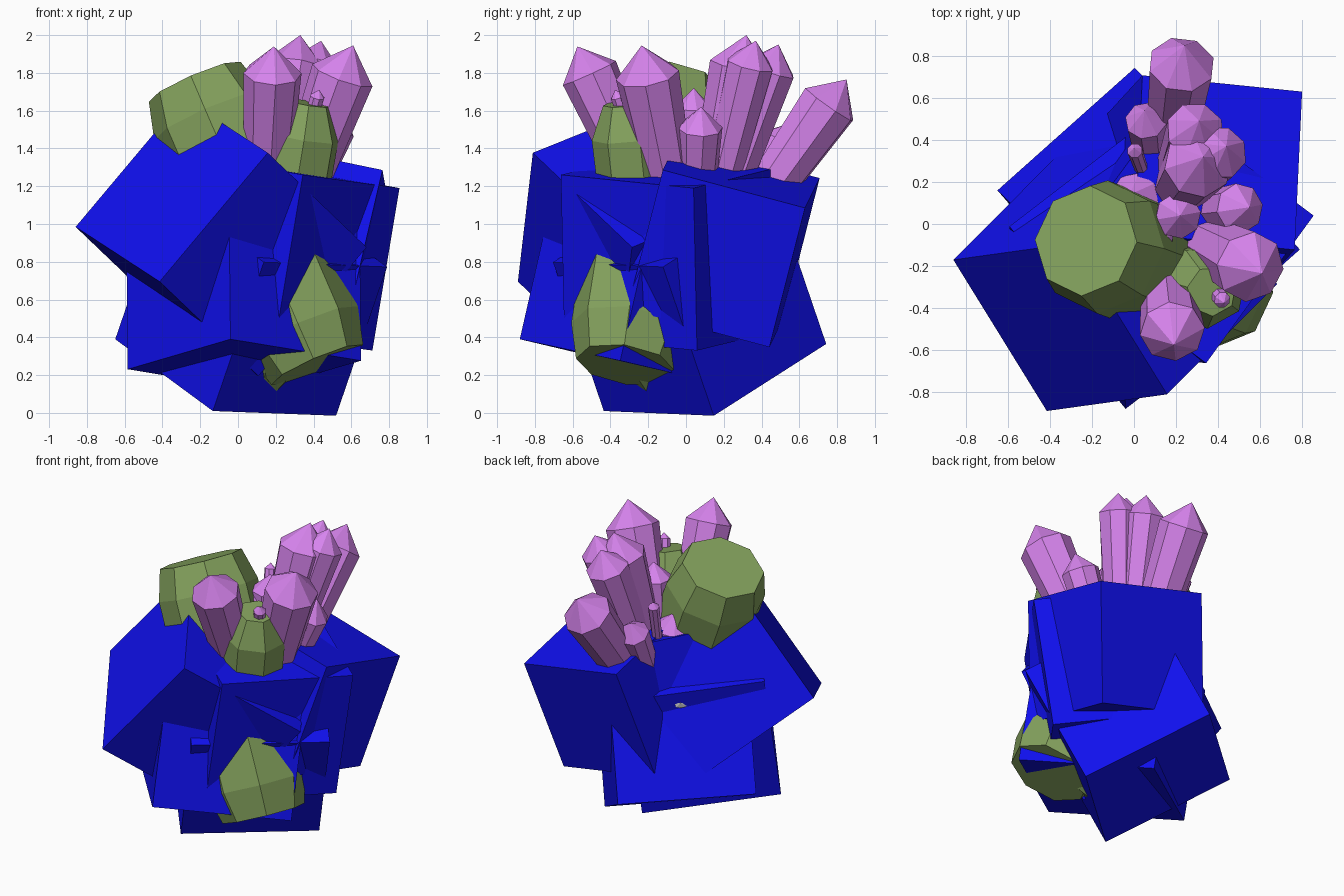
import bpy, bmesh, math
from mathutils import Vector, Matrix

if "Cube" in bpy.data.objects:
    bpy.data.objects.remove(bpy.data.objects["Cube"])


def material(name, col):
    m = bpy.data.materials.new(name)
    m.diffuse_color = (*col, 1)
    m.use_nodes = True
    m.node_tree.nodes["Principled BSDF"].inputs["Base Color"].default_value = m.diffuse_color
    return m


BLUE = material("blue", (0.005, 0.005, 0.85))
GREEN = material("green", (0.23, 0.36, 0.11))
PINK = material("pink", (0.68, 0.23, 0.85))


def finish(name, bm, mat=None):
    bmesh.ops.recalc_face_normals(bm, faces=bm.faces)
    me = bpy.data.meshes.new(name)
    bm.to_mesh(me)
    bm.free()
    if mat:
        me.materials.append(mat)
    ob = bpy.data.objects.new(name, me)
    bpy.context.collection.objects.link(ob)
    return ob


def cube(name, corner, e1, e2, side, flip=1):
    """Cube grown from one corner along two edge directions and their cross product."""
    a = Vector(e1).normalized()
    b = Vector(e2)
    b = (b - a * b.dot(a)).normalized()
    c = a.cross(b) * flip
    rot = Matrix((a, b, c)).transposed()
    mid = Vector(corner) + (a + b + c) * side / 2
    bm = bmesh.new()
    bmesh.ops.create_cube(bm, size=side)
    bmesh.ops.transform(bm, matrix=Matrix.Translation(mid) @ rot.to_4x4(), verts=bm.verts)
    finish(name, bm, BLUE)


def spindle(name, start, end, rings, mat, sides=8, phase=0.0):
    """Faceted rod: rings are (distance from start, radius); radius 0 is a point."""
    start, end = Vector(start), Vector(end)
    q = (end - start).to_track_quat('Z', 'Y')
    bm = bmesh.new()
    loops = []
    for d, r in rings:
        n = 1 if r == 0 else sides
        loops.append([bm.verts.new(start + q @ Vector((
            r * math.cos(phase + math.tau * i / sides),
            r * math.sin(phase + math.tau * i / sides), d))) for i in range(n)])
    for lo, hi in zip(loops, loops[1:]):
        for i in range(sides):
            j = (i + 1) % sides
            if len(hi) == 1:
                bm.faces.new((lo[i], lo[j], hi[0]))
            else:
                bm.faces.new((lo[i], lo[j], hi[j], hi[i]))
    bm.faces.new(loops[0])
    if len(loops[-1]) > 1:
        bm.faces.new(loops[-1])
    finish(name, bm, mat)


# Intergrown blue cubes
cube("blue_cube_front_left", (-0.415, -0.89, 0.695), (-0.445, 0.72, 0.29), (0.575, 0.075, 0.68), 0.894)
cube("blue_cube_base", (-0.65, 0.16, 0.39), (0.65, 0.58, -0.025), (0.514, -0.592, -0.378), 0.875, -1)
cube("blue_cube_back_right", (0.8, 0.63, 1.085), (-0.035, -0.75, 0.2), (-0.76, 0.07, 0.16), 0.78)
cube("blue_cube_right", (0.855, 0.04, 1.19), (-0.51, -0.70, 0.07), (-0.142, 0.02, -0.86), 0.872, -1)
cube("blue_cube_front", (-0.04, -0.88, 0.39), (0.67, 0.515, -0.11), (-0.54, 0.70, -0.165), 0.88)

# Blunt green crystals running right through the cubes
spindle("green_crystal_large", (0.42, -0.32, 0.255), (-0.23, -0.08, 1.755),
        [(0, 0.265), (0.2, 0.32), (1.45, 0.32), (1.65, 0.265)], GREEN, 8, 0.3)
spindle("green_crystal_small", (0.12, -0.15, 0.13), (0.37, -0.32, 1.64),
        [(0, 0.1), (0.12, 0.19), (1.36, 0.2), (1.54, 0.12)], GREEN, 7, 0.2)

# Pink pointed crystals fanning out of one core: tip x, y, z, shoulder radius
CORE = Vector((0.12, 0.03, 0.6))
PINKS = [
    (0.19, -0.575, 1.94, 0.155), (0.61, -0.235, 1.945, 0.17),
    (0.33, 0.32, 2.0, 0.165), (0.44, 0.37, 1.97, 0.13),
    (0.31, 0.49, 1.95, 0.14), (0.24, 0.85, 1.765, 0.16),
    (0.55, 0.08, 1.62, 0.12), (0.05, 0.54, 1.53, 0.10),
    (0.0, 0.36, 1.62, 0.037), (0.43, -0.375, 1.71, 0.04),
    (0.22, 0.04, 1.72, 0.11), (-0.02, 0.14, 1.48, 0.12),
    (0.13, -0.07, 1.62, 0.06),
]
for k, (x, y, z, r) in enumerate(PINKS):
    tip = Vector((x, y, z))
    length = (tip - CORE).length
    spindle(f"pink_crystal_{k + 1}", CORE, tip,
            [(0, r * 0.55), (length - r * 1.0, r), (length, 0)], PINK, 8, 0.4 * k)

# Tiny grey flake on the back left face
bm = bmesh.new()
bmesh.ops.create_icosphere(bm, subdivisions=1, radius=1)
bmesh.ops.transform(bm, verts=bm.verts, matrix=Matrix.Translation((-0.17, 0.28, 0.93))
                    @ Matrix.Rotation(math.radians(48), 4, 'Z')
                    @ Matrix.Diagonal((0.06, 0.015, 0.03, 1)))
finish("grey_flake", bm)
